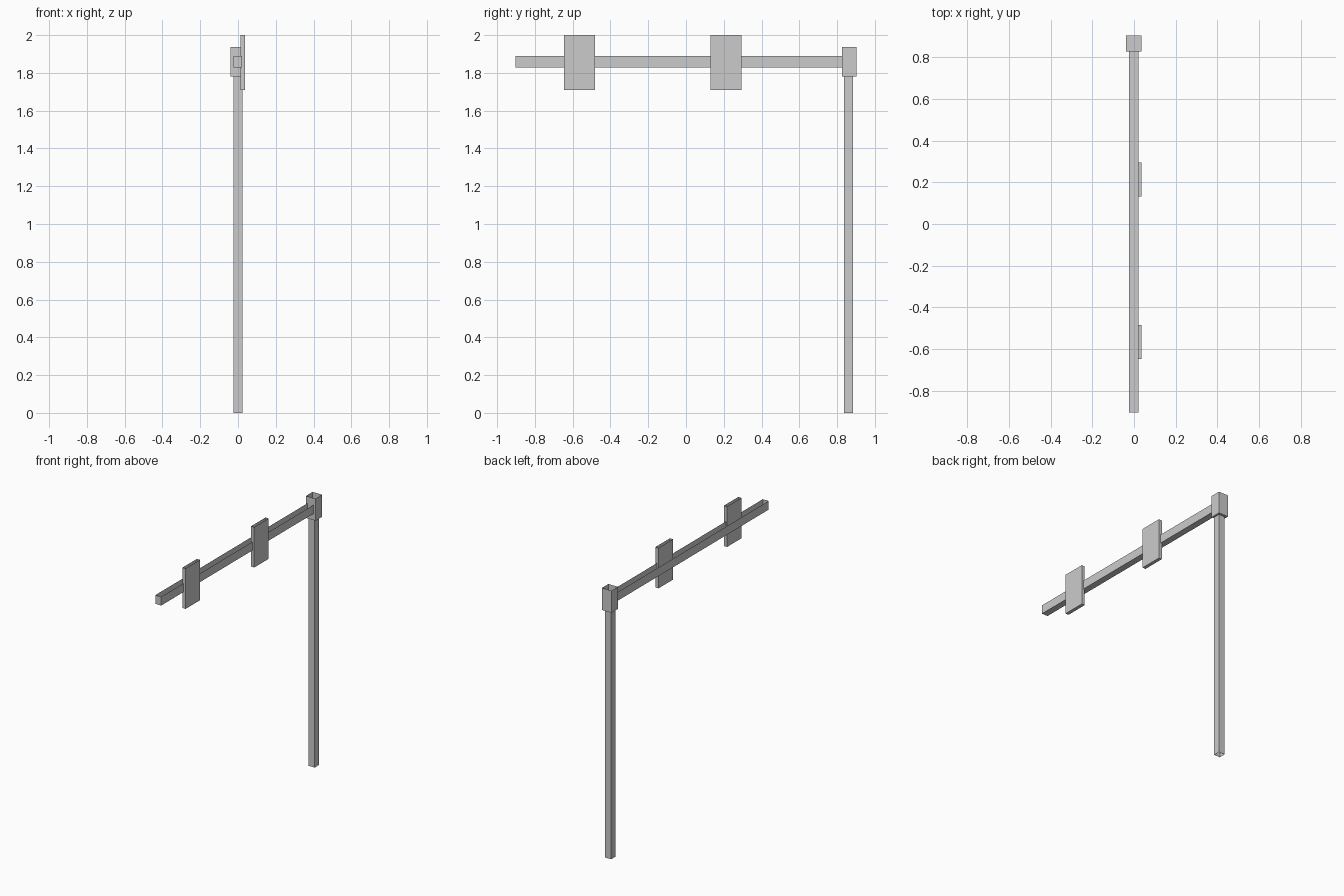
import bpy, bmesh
from mathutils import Vector

if "Cube" in bpy.data.objects:
    bpy.data.objects.remove(bpy.data.objects["Cube"])


def box(name, lo, hi, open_sides=()):
    """Box between two corners; faces pointing along open_sides are left out."""
    lo, hi = Vector(lo), Vector(hi)
    bm = bmesh.new()
    bmesh.ops.create_cube(bm, size=1)
    bm.normal_update()
    gone = [f for f in bm.faces
            if any(f.normal.dot(Vector(d)) > 0.9 for d in open_sides)]
    bmesh.ops.delete(bm, geom=gone, context='FACES')
    size, mid = hi - lo, (hi + lo) / 2
    for v in bm.verts:
        v.co = Vector(a * b for a, b in zip(v.co, size)) + mid
    mesh = bpy.data.meshes.new(name)
    bm.to_mesh(mesh)
    bm.free()
    obj = bpy.data.objects.new(name, mesh)
    bpy.context.collection.objects.link(obj)
    return obj


UP, DOWN, BACK = (0, 0, 1), (0, 0, -1), (0, 1, 0)

# Upright post, open at both ends
box("post", (-0.025, 0.837, 0), (0.023, 0.885, 1.78), (UP, DOWN))

# Joint box on top of the post, open at the top
box("joint_box", (-0.039, 0.827, 1.78), (0.037, 0.902, 1.938), (UP,))

# Horizontal arm: an open-topped channel running into the joint box
box("arm", (-0.025, -0.903, 1.828), (0.022, 0.828, 1.89), (UP, BACK))

# Two hanging panels on the side of the arm
for i, y in enumerate((-0.565, 0.213)):
    box(f"panel_{i + 1}", (0.012, y - 0.082, 1.71), (0.037, y + 0.082, 2.0), (UP,))
